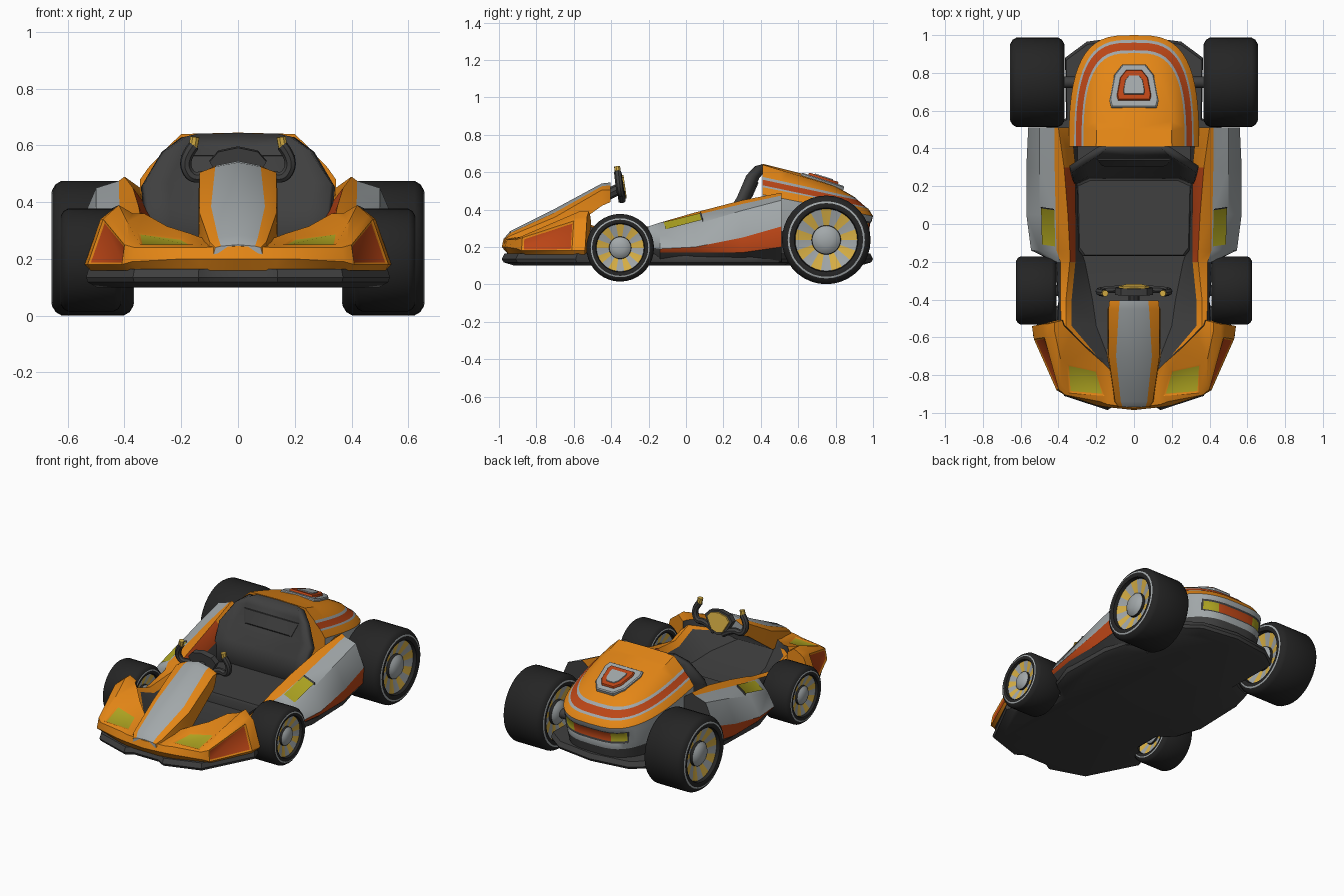
import bpy, bmesh, math
from mathutils import Matrix

if "Cube" in bpy.data.objects:
    bpy.data.objects.remove(bpy.data.objects["Cube"])

COL = {"orange": (.78, .24, .008), "red": (.5, .06, .008), "silver": (.36, .39, .40),
       "dark": (.05, .05, .05), "tyre": (.018, .018, .018), "lime": (.42, .37, .015),
       "gold": (.70, .44, .06)}
MATS = {}
for n, c in COL.items():
    MATS[n] = bpy.data.materials.new(n)
    MATS[n].diffuse_color = (*c, 1)


def smooth(ob, angle=35):
    bpy.ops.object.select_all(action='DESELECT')
    ob.select_set(True)
    bpy.context.view_layer.objects.active = ob
    bpy.ops.object.shade_smooth_by_angle(angle=math.radians(angle))


def loft(name, rings, colour, closed=False, rim="dark", fill=True, matrix=None, inset=.01):
    """Skin half-model rings, mirror in x; colours marked * become inset panels."""
    bm = bmesh.new()
    tag = bm.faces.layers.int.new("accent")
    me = bpy.data.meshes.new(name)
    slots = []

    def slot(c):
        if c not in slots:
            slots.append(c)
            me.materials.append(MATS[c])
        return slots.index(c)
    base = slot(rim)
    n = len(rings[0])
    for s in (1, -1):
        vs = [[bm.verts.new((s * p[0], p[1], p[2])) for p in r] for r in rings]
        for i in range(len(rings) - 1):
            for j in range(n if closed else n - 1):
                k = (j + 1) % n
                f = bm.faces.new((vs[i][j], vs[i][k], vs[i + 1][k], vs[i + 1][j]))
                c = colour(i, j)
                f.material_index = slot(c.strip("*"))
                f[tag] = c[0] == "*"
    bmesh.ops.remove_doubles(bm, verts=bm.verts, dist=.0008)
    bmesh.ops.dissolve_degenerate(bm, edges=bm.edges, dist=.0001)
    if fill:
        edges = [e for e in bm.edges if e.is_boundary]
        if edges:
            bmesh.ops.holes_fill(bm, edges=edges, sides=0)
    bmesh.ops.recalc_face_normals(bm, faces=bm.faces)
    accents = [f for f in bm.faces if f[tag]]
    if accents:
        for f in bmesh.ops.inset_region(bm, faces=accents, thickness=inset, depth=-.006,
                                        use_even_offset=True)["faces"]:
            f.material_index = base
    if matrix:
        bm.transform(matrix)
    bm.to_mesh(me)
    bm.free()
    ob = bpy.data.objects.new(name, me)
    bpy.context.collection.objects.link(ob)
    smooth(ob)
    return ob


def prism(name, outline, levels, mat, matrix=None):
    """Stack a half outline at (z, scale) levels."""
    return loft(name, [[(x * s, y * s, z) for x, y in outline] for z, s in levels],
                lambda i, j: mat, rim=mat, matrix=matrix)


# floor pan
pan = [(0, -.955), (.09, -.955), (.14, -.985), (.37, -.91), (.535, -.59), (.51, -.52), (.39, -.43), (.39, -.24),
       (.49, -.16), (.54, 0), (.53, .35), (.49, .5), (.36, .56), (.365, .88), (.25, .965), (0, 1)]
prism("floor_pan", pan, [(.1, .93), (.118, .99), (.135, 1), (.165, .985)], "dark")

# main body: cockpit tub, orange rail and side pod; (x, z) from tub floor edge outward
body = [
    (-.80, .25, [(.10, .24), (.11, .245), (.12, .25), (.12, .24), (.12, .23), (.12, .2), (.12, .17), (.12, .14)]),
    (-.54, .20, [(.20, .20), (.33, .31), (.36, .33), (.385, .32), (.40, .3), (.41, .22), (.41, .17), (.40, .14)]),
    (-.40, .18, [(.22, .18), (.33, .25), (.36, .28), (.39, .27), (.40, .24), (.40, .2), (.40, .17), (.38, .14)]),
    (-.20, .17, [(.26, .17), (.31, .27), (.34, .31), (.39, .31), (.41, .28), (.42, .2), (.42, .17), (.40, .13)]),
    (-.14, .17, [(.28, .17), (.31, .28), (.34, .33), (.41, .33), (.50, .27), (.545, .19), (.53, .17), (.48, .12)]),
    (.05, .17, [(.29, .17), (.31, .31), (.35, .385), (.415, .37), (.50, .32), (.57, .20), (.56, .17), (.50, .12)]),
    (.30, .18, [(.30, .18), (.31, .37), (.37, .45), (.42, .43), (.50, .395), (.57, .25), (.56, .17), (.50, .12)]),
    (.51, .18, [(.30, .18), (.33, .44), (.40, .49), (.42, .475), (.50, .45), (.56, .31), (.55, .2), (.48, .12)])]
rings = [[(0, y, zf)] + [(x, y, z) for x, z in pts] + [(0, y, .12)] for y, zf, pts in body]


def body_colour(i, j):
    if j == 2:
        return "red" if 3 <= i <= 5 else "orange"
    if j in (4, 5):
        return "silver" if i >= 3 else "dark"
    if j == 6:
        return "red" if i >= 4 else "dark"
    return "orange" if j == 3 else "dark"


loft("cockpit_and_side_pods", rings, body_colour)

# side vents on the pod shoulders
loft("side_vents", [[(.42, -.12, .338), (.49, -.11, .3)], [(.425, .08, .388), (.495, .09, .352)],
                    [(.425, .08, .35), (.495, .09, .29)], [(.42, -.12, .3), (.49, -.11, .26)]],
     lambda i, j: "*lime" if i == 0 else "dark", inset=.009)

# front fenders with headlights and red side panels
fender = [
    [(0, -.95, .16), (0, -.985, .2), (0, -.975, .245), (0, -.93, .25), (0, -.84, .26), (0, -.78, .27), (0, -.7, .2)],
    [(.13, -.95, .16), (.14, -.97, .2), (.14, -.955, .24), (.13, -.91, .25), (.13, -.83, .26), (.13, -.77, .275),
     (.12, -.7, .2)],
    [(.18, -.94, .16), (.2, -.96, .2), (.18, -.94, .24), (.155, -.91, .25), (.195, -.775, .275), (.17, -.73, .29),
     (.16, -.68, .2)],
    [(.36, -.87, .16), (.375, -.9, .19), (.365, -.905, .24), (.345, -.895, .25), (.355, -.74, .295), (.25, -.66, .315),
     (.25, -.62, .2)],
    [(.40, -.85, .16), (.41, -.88, .18), (.40, -.875, .25), (.385, -.85, .27), (.39, -.71, .33), (.33, -.58, .36),
     (.33, -.55, .2)],
    [(.52, -.6, .16), (.53, -.61, .18), (.475, -.6, .34), (.46, -.6, .355), (.42, -.57, .39), (.37, -.54, .36),
     (.36, -.52, .2)],
    [(.52, -.54, .16), (.54, -.54, .18), (.485, -.53, .34), (.46, -.53, .36), (.42, -.52, .39), (.38, -.51, .36),
     (.37, -.5, .2)]]
loft("front_fenders", fender, lambda i, j: "*red" if (i, j) == (4, 1) else "*lime" if (i, j) == (2, 3)
     else "dark" if j > 4 else "orange", closed=True, rim="orange")

# nose ridge with a silver stripe
nose = [(-.97, .25, [(.06, .245), (.08, .24), (.09, .2)]), (-.94, .285, [(.07, .275), (.10, .26), (.11, .22)]),
        (-.70, .405, [(.095, .385), (.135, .36), (.14, .24)]), (-.45, .54, [(.08, .525), (.135, .505), (.14, .42)]),
        (-.405, .545, [(.075, .53), (.13, .505), (.12, .44)])]
loft("nose_ridge", [[(0, y, zt)] + [(x, y, z) for x, z in p] + [(0, y, p[-1][1])] for y, zt, p in nose],
     lambda i, j: ("silver", "orange", "orange", "dark")[j])

# rear deck: concentric U-shaped rings (half width, length, front z, back z)
deck = [(0, .28, .645, .575), (.2, .4, .64, .52), (.268, .495, .575, .465), (.278, .51, .56, .45),
        (.308, .55, .53, .415), (.317, .565, .52, .405), (.345, .59, .48, .365), (.345, .582, .44, .335),
        (.34, .572, .36, .26), (.33, .565, .3, .22), (.31, .55, .14, .14), (0, .5, .14, .14)]
N = 14
rings = []
for a, b, zf, zb in deck:
    ring = []
    for k in range(N + 1):
        t = math.pi / 2 * k / N
        c = max(math.cos(t), 0) ** .72
        ring.append((a * math.sin(t) ** .62, .41 + b * c, zf + (zb - zf) * c))
    rings.append(ring)


def deck_colour(i, j):
    if i == 7:
        return "*red" if j < 2 else "*lime" if j < 5 else "silver"
    return ("orange", "orange", "silver", "red", "silver", "orange", "silver", "", "silver", "dark", "dark")[i]


loft("rear_deck", rings, deck_colour)

# stacked vent cover on the rear deck
plate = [(0, -.12), (.12, -.12), (.13, -.08), (.105, .06), (.06, .12), (0, .12)]
tilt = Matrix.Translation((0, .73, .552)) @ Matrix.Rotation(-.31, 4, 'X')
for name, s, h, m in (("vent_base", 1, .01, "silver"), ("vent_frame", .7, .022, "red"), ("vent_core", .44, .027, "silver")):
    prism(name, [(x * s, y * s) for x, y in plate], [(-.06, 1), (h - .006, 1), (h, .95)], m, tilt)

# seat base and back
prism("seat_base", [(0, -.17), (.27, -.17), (.30, -.13), (.31, .27), (0, .27)], [(.15, 1), (.22, 1), (.235, .96)], "dark")
rows = [(.17, .24, .31), (.37, .27, .325), (.46, .325, .335), (.58, .375, .26), (.63, .42, .19)]
back = loft("seat_back", [[(0, y, z), (w * .75, y, z), (w, y - .035, z)] for z, y, w in rows],
            lambda i, j: "dark", fill=False)
sol = back.modifiers.new("thickness", 'SOLIDIFY')
sol.thickness = .04
sol.offset = 0
prism("seat_back_pad", [(0, -.05), (.17, -.05), (.2, .04), (0, .04)], [(-.03, 1), (.018, 1), (.024, .9)], "dark",
      Matrix.Translation((0, .345, .52)) @ Matrix.Rotation(math.radians(66), 4, 'X'))


# wheels: half tyre profile (fraction of half width, fraction of radius) mirrored to both faces
half = [(.97, 0), (.95, .14), (.88, .25), (.78, .32), (.66, .33), (.82, .7), (.97, .72), (1, .76), (1, .83),
        (.98, .87), (.9, .95), (.76, 1)]
BANDS = ["silver"] * 3 + ["tyre", "spoke", "tyre", "tyre", "tyre", "silver", "tyre", "tyre"]
SEG = 36


def wheels(name, y, z, r, x0, x1):
    cx, hw = (x0 + x1) / 2, (x1 - x0) / 2
    prof = half + [(-u, q) for u, q in reversed(half)]
    bands = BANDS + ["tyre"] + BANDS[::-1]
    rings = [[(cx + u * hw, y + q * r * math.cos(2 * math.pi * k / SEG), z + q * r * math.sin(2 * math.pi * k / SEG))
              for k in range(SEG)] for u, q in prof]

    def colour(i, j):
        if bands[i] == "spoke":
            return "gold" if j % 4 < 2 else "silver"
        return bands[i]
    loft(name, rings, colour, closed=True)
    # short axle stubs
    stub = [[(x, y + .03 * math.cos(k * math.pi / 6), z + .03 * math.sin(k * math.pi / 6)) for k in range(12)]
            for x in (x0 - .06, x0 + .03)]
    loft(name.replace("wheels", "axles"), stub, lambda i, j: "dark", closed=True)


wheels("rear_wheels", .75, .238, .237, .367, .657)
wheels("front_wheels", -.352, .196, .181, .41, .626)


# steering wheel: hub, grips, tips and column
def tube(name, pts, radius, mat):
    cu = bpy.data.curves.new(name, 'CURVE')
    cu.dimensions = '3D'
    cu.bevel_depth = radius
    cu.bevel_resolution = 2
    cu.use_fill_caps = True
    sp = cu.splines.new('NURBS')
    sp.points.add(len(pts) - 1)
    for p, q in zip(sp.points, pts):
        p.co = (*q, 1)
    sp.use_endpoint_u = True
    sp.order_u = 3
    ob = bpy.data.objects.new(name, cu)
    bpy.context.collection.objects.link(ob)
    cu.materials.append(MATS[mat])
    bpy.ops.object.select_all(action='DESELECT')
    ob.select_set(True)
    bpy.context.view_layer.objects.active = ob
    bpy.ops.object.convert(target='MESH')
    smooth(bpy.context.object)


lean = Matrix.Translation((0, -.352, .525)) @ Matrix.Rotation(math.radians(98), 4, 'X')
hub = [(0, -.085), (.05, -.07), (.1, .02), (.07, .055), (0, .07)]
prism("steering_hub", hub, [(-.018, 1), (.02, 1)], "dark", lean)
prism("steering_hub_pad", hub, [(-.026, .8), (-.01, .85)], "gold", lean)
for s, side in ((1, "right"), (-1, "left")):
    tube(side + "_grip", [(s * .155, -.365, .6), (s * .195, -.36, .55), (s * .165, -.35, .48), (s * .1, -.345, .5),
                          (s * .03, -.342, .45)], .02, "dark")
    tube(side + "_grip_tip", [(s * .152, -.368, .63), (s * .154, -.367, .615), (s * .158, -.365, .595)], .017, "gold")
tube("steering_column", [(0, -.36, .51), (0, -.42, .48), (0, -.5, .44)], .03, "dark")

for m in bpy.data.materials:
    if m.users and not m.is_grease_pencil:
        m.use_nodes = True
        m.node_tree.nodes["Principled BSDF"].inputs["Base Color"].default_value = m.diffuse_color
